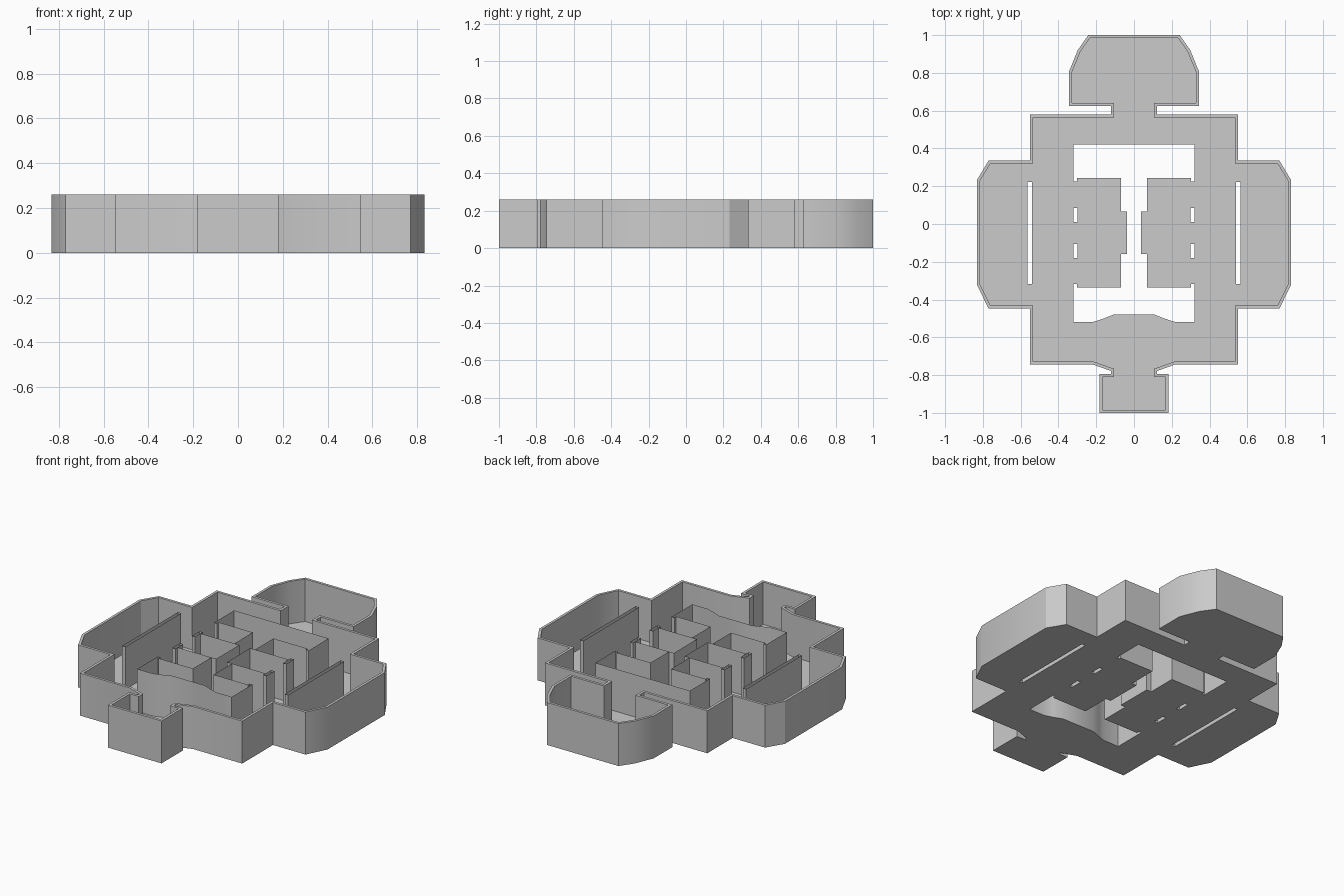
import bpy, bmesh, math
from mathutils import Vector

if "Cube" in bpy.data.objects:
    bpy.data.objects.remove(bpy.data.objects["Cube"])

H = 0.26    # wall height
T = 0.016   # outer wall thickness


def closed(half):
    """Mirror a right-hand profile (top to bottom) into a closed clockwise loop."""
    return half + [(-x, y) for x, y in reversed(half)]


def inset(pts, d):
    """Mitred inward offset of a clockwise loop."""
    out, n = [], len(pts)
    for i in range(n):
        a, b, c = (Vector(pts[(i + k) % n]) for k in (-1, 0, 1))
        u, v = (b - a).normalized(), (c - b).normalized()
        n1, n2 = Vector((u.y, -u.x)), Vector((v.y, -v.x))
        out.append(tuple(b + (n1 + n2) * d / (1 + n1.dot(n2))))
    return out


def ring(bm, pts, z):
    return [bm.verts.new((x, y, z)) for x, y in pts]


def bridge(bm, a, b, loop=True):
    n = len(a)
    for i in range(n if loop else n - 1):
        j = (i + 1) % n
        bm.faces.new((a[i], a[j], b[j], b[i]))


def finish(name, bm):
    me = bpy.data.meshes.new(name)
    bm.to_mesh(me)
    bm.free()
    ob = bpy.data.objects.new(name, me)
    bpy.context.collection.objects.link(ob)
    bpy.ops.object.select_all(action='DESELECT')
    ob.select_set(True)
    bpy.context.view_layer.objects.active = ob
    bpy.ops.object.shade_smooth_by_angle(angle=math.radians(29))
    return ob


def thin_wall(name, pts, loop=True):
    """Upright single-surface wall following a path."""
    bm = bmesh.new()
    bridge(bm, ring(bm, pts, 0), ring(bm, pts, H), loop)
    return finish(name, bm)


def box_loop(x0, x1, y0, y1):
    return [(x0, y1), (x1, y1), (x1, y0), (x0, y0)]


# Outer outline: north room, hall, side room, south room
outer = closed([
    (.242, 1), (.298, .92), (.345, .805), (.345, .625), (.122, .625), (.122, .58),
    (.55, .58), (.55, .335), (.77, .335), (.832, .232), (.832, -.322), (.77, -.447),
    (.55, -.447), (.55, -.745), (.215, -.745), (.122, -.778), (.122, -.793),
    (.182, -.793), (.182, -1)])
inner = inset(outer, T)

# Central shaft wrapped around the six small cells
shaft = closed([
    (.32, .42), (.32, .226), (.302, .226), (.302, .243), (.07, .243), (.07, .065),
    (.037, .065), (.037, -.158), (.07, -.158), (.07, -.336), (.302, -.336),
    (.302, -.318), (.32, -.318), (.32, -.518), (.215, -.518), (.165, -.502), (.11, -.48)])

# Slots beside the side rooms and pillars between cell doorways
holes = {"central_shaft": shaft}
for side, s in (("left", -1), ("right", 1)):
    for part, box in (("slot", (.54, .563, -.318, .222)),
                      ("upper_pillar", (.298, .32, .011, .085)),
                      ("lower_pillar", (.298, .32, -.18, -.105))):
        x0, x1 = sorted((s * box[0], s * box[1]))
        holes[f"{side}_{part}"] = box_loop(x0, x1, box[2], box[3])

# Outer wall as a solid band
bm = bmesh.new()
ob_, ot, ib, it = (ring(bm, p, z) for p in (outer, inner) for z in (0, H))
bridge(bm, ob_, ot)
bridge(bm, ot, it)
bridge(bm, it, ib)
bridge(bm, ib, ob_)
bmesh.ops.recalc_face_normals(bm, faces=bm.faces)
finish("outer_wall", bm)

# Walls round every opening
for name, pts in holes.items():
    thin_wall(name + "_wall", pts)

# Partitions between neighbouring cells
for side, s in (("left", -1), ("right", 1)):
    for part, y in (("upper", .065), ("lower", -.158)):
        thin_wall(f"{side}_{part}_partition", [(s * .298, y), (s * .07, y)], False)

# Floor with openings
bm = bmesh.new()
for pts in [inner] + list(holes.values()):
    vs = ring(bm, pts, 0)
    for i, v in enumerate(vs):
        bm.edges.new((v, vs[(i + 1) % len(vs)]))
bmesh.ops.triangle_fill(bm, edges=bm.edges[:], use_beauty=True, normal=(0, 0, 1))
for f in bm.faces:
    f.normal_update()
    if f.normal.z < 0:
        f.normal_flip()
bmesh.ops.dissolve_limit(bm, angle_limit=.01, verts=[], edges=bm.edges[:])
finish("floor", bm)
